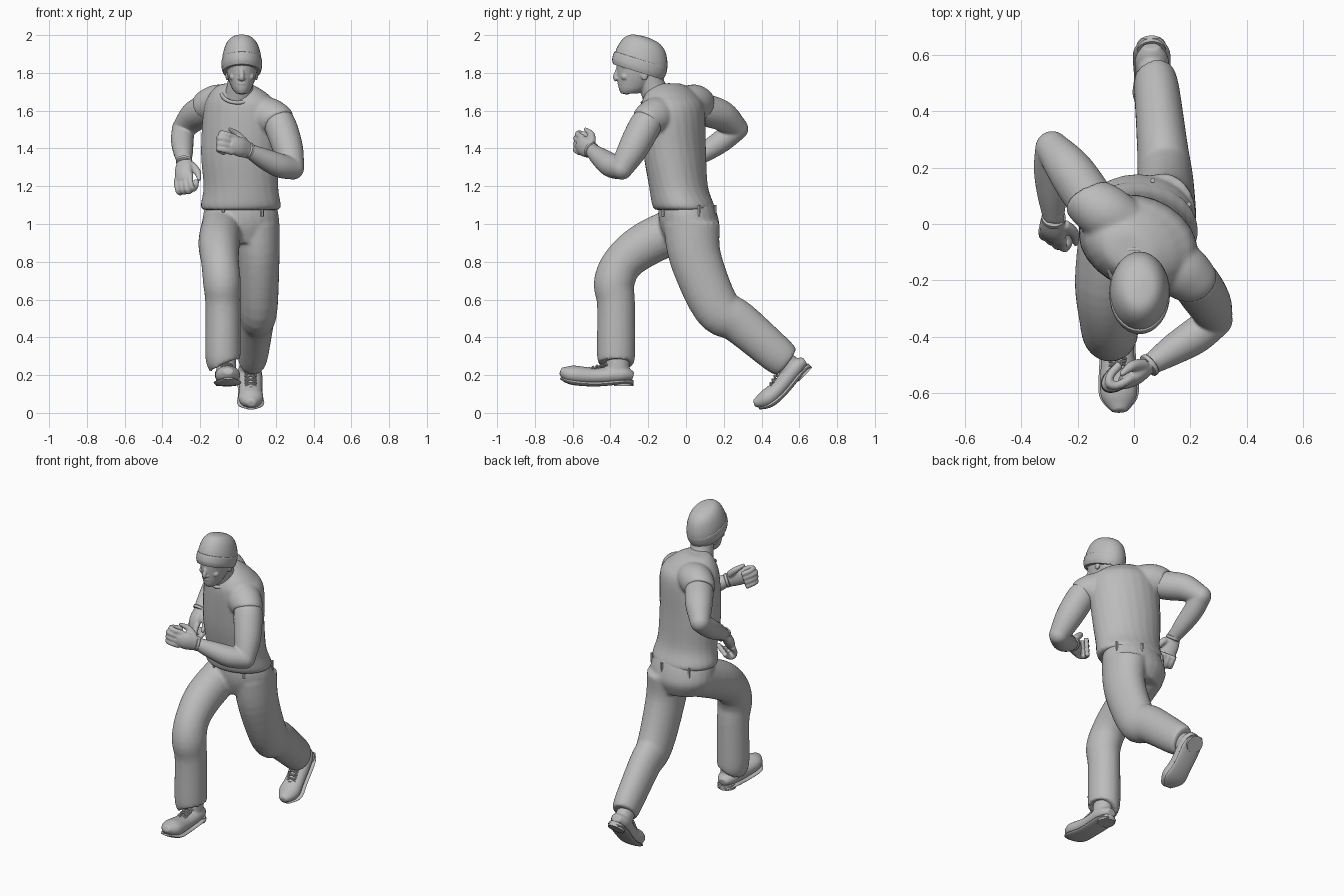
import bpy, bmesh, math
from mathutils import Vector, Matrix

if "Cube" in bpy.data.objects:
    bpy.data.objects.remove(bpy.data.objects["Cube"])

GREY = (.5, .5, .5, 1)
material = bpy.data.materials.new("plain grey")
material.use_nodes = True
material.diffuse_color = GREY
material.node_tree.nodes["Principled BSDF"].inputs["Base Color"].default_value = GREY
SIDE, ACROSS, UP = Vector((1, 0, 0)), Vector((0, 1, 0)), Vector((0, 0, 1))
WORLD = Matrix()


def spline(rows, steps):
    """Smoothly resample a list of equal-length rows."""
    result = []
    last = len(rows) - 1
    for i in range(last):
        before, start, end, after = [Vector(rows[min(max(i + k, 0), last)]) for k in (-1, 0, 1, 2)]
        tangent_in, tangent_out = (end - before) / 2, (after - start) / 2
        for step in range(steps):
            t = step / steps
            ease = t * t * (3 - 2 * t)
            result.append(start.lerp(end, ease) + tangent_in * t * (1 - t) ** 2
                          - tangent_out * t * t * (1 - t))
    return result + [Vector(rows[-1])]


def loft(rows, ratio=1, hint=SIDE, axis=None, frame=WORLD, twist=0, segments=24, steps=5):
    """Skin elliptical rings along rows of x, y, z, half width; ratio is depth over width."""
    points = spline(rows, steps)
    last = len(points) - 1

    def build(bm):
        rings = []
        for i, point in enumerate(points):
            centre, radius = point.xyz, point.w
            along = axis or points[min(i + 1, last)].xyz - points[max(i - 1, 0)].xyz
            along = along.normalized()
            wide = Matrix.Rotation(math.radians(twist) * i / last, 3, 'Z') @ hint
            wide = (wide - along * wide.dot(along)).normalized() * radius
            deep = along.cross(wide) * ratio
            ring = []
            for k in range(segments):
                angle = math.tau * k / segments
                ring.append(bm.verts.new(frame @ (centre + wide * math.cos(angle) + deep * math.sin(angle))))
            rings.append(ring)
        for lower, upper in zip(rings, rings[1:]):
            for k in range(segments):
                bm.faces.new((lower[k - 1], lower[k], upper[k], upper[k - 1]))
        bm.faces.new(rings[0][::-1])
        bm.faces.new(rings[-1])
    return build


def ball(centre, size, frame=WORLD):
    """Ellipsoid piece."""
    def build(bm):
        matrix = frame @ Matrix.Translation(centre) @ Matrix.Diagonal(size).to_4x4()
        bmesh.ops.create_uvsphere(bm, u_segments=20, v_segments=12, radius=1, matrix=matrix)
    return build


def part(name, pieces, voxel=0, smoothing=5):
    """Join pieces into one object, optionally fused into a single soft skin."""
    bm = bmesh.new()
    for piece in pieces:
        piece(bm)
    bmesh.ops.recalc_face_normals(bm, faces=bm.faces)
    mesh = bpy.data.meshes.new(name)
    bm.to_mesh(mesh)
    bm.free()
    mesh.materials.append(material)
    obj = bpy.data.objects.new(name, mesh)
    bpy.context.collection.objects.link(obj)
    if voxel:
        fuse = obj.modifiers.new("fuse", 'REMESH')
        fuse.mode, fuse.voxel_size, fuse.use_smooth_shade = 'VOXEL', voxel, True
        soften = obj.modifiers.new("soften", 'SMOOTH')
        soften.iterations = smoothing
    else:
        bpy.ops.object.select_all(action='DESELECT')
        obj.select_set(True)
        bpy.context.view_layer.objects.active = obj
        bpy.ops.object.shade_smooth_by_angle(angle=math.radians(40))


# Trousers: hips and both legs fused
hips = loft([(.015, 0, 1.12, .18), (.015, .01, 1.05, .2), (.015, .02, .98, .2), (.02, .02, .9, .16)],
            ratio=.78, axis=UP)
front_leg = loft([(-.08, .02, 1, .11), (-.1, -.2, .9, .11), (-.095, -.33, .8, .1), (-.085, -.38, .69, .1),
                  (-.08, -.37, .57, .093), (-.08, -.37, .3, .093), (-.075, -.37, .26, .08)], ratio=1.08)
rear_leg = loft([(.1, .03, 1, .12), (.11, .05, .82, .11), (.11, .16, .56, .1), (.1, .28, .48, .09),
                 (.08, .48, .31, .08), (.07, .53, .27, .07)], ratio=1.25)
part("trousers", [hips, front_leg, rear_leg], voxel=.01)

# Belt loops around the waist
belt_loops = []
for degrees in (-118, -55, 25, 75, 130):
    angle = math.radians(degrees)
    x, y = .015 + .198 * math.cos(angle), .005 + .155 * math.sin(angle)
    belt_loops.append(loft([(x, y, z, .009) for z in (1.04, 1.1)], axis=UP, segments=6, steps=1))
part("belt_loops", belt_loops)

# Sleeveless top, twisted from waist to shoulders
trunk = loft([(.015, -.01, 1.075, .2), (.015, -.015, 1.1, .213), (.015, -.04, 1.2, .2), (.01, -.06, 1.38, .21),
              (.02, -.07, 1.6, .21), (.005, -.08, 1.68, .17), (-.01, -.09, 1.73, .11), (-.01, -.09, 1.745, .06)],
             ratio=.77, axis=UP, twist=-40)
right_shoulder = loft([(-.03, 0, 1.63, .09), (-.1, .04, 1.64, .1), (-.16, .08, 1.625, .09), (-.17, .09, 1.62, .08)])
left_shoulder = loft([(.07, -.1, 1.6, .09), (.16, -.16, 1.57, .1), (.21, -.2, 1.55, .09), (.22, -.21, 1.54, .08)],
                     hint=UP)
part("sleeveless_top", [trunk, right_shoulder, left_shoulder], voxel=.009)
bpy.ops.mesh.primitive_torus_add(major_radius=.085, minor_radius=.01, major_segments=40, minor_segments=10,
                                 location=(0, -.16, 1.69), rotation=(math.radians(34), 0, 0))
collar = bpy.context.object
collar.name = "collar"
collar.data.materials.append(material)
bpy.ops.object.shade_smooth()


def hand(wrist, along, thumb, turn):
    """Half-curled hand: palm, four hooked fingers and a thumb."""
    thumb = (thumb - along * thumb.dot(along)).normalized()
    palm_side = along.cross(thumb) * turn
    frame = Matrix.Translation(wrist) @ Matrix((along, thumb, palm_side)).transposed().to_4x4()
    frame = frame @ Matrix.Scale(1.2, 4)
    pieces = [loft([(-.03, 0, 0, .03), (.05, 0, 0, .044), (.1, 0, .01, .036)], ratio=.6, hint=ACROSS, frame=frame),
              loft([(.02, .03, .01, .018), (.06, .055, .03, .016), (.11, .066, .03, .008)],
                   hint=UP, frame=frame, segments=12)]
    for finger in range(4):
        y = .034 - .0235 * finger
        reach = .07 - .006 * abs(finger - 1)
        curl = [math.pi * k / 5 for k in range(6)]
        pieces.append(loft([(.08 + reach * math.sin(a), y, .03 - .026 * math.cos(a), .013) for a in curl],
                           hint=ACROSS, frame=frame, segments=12, steps=2))
    return pieces


def arm(side, upper, fore, along, thumb, turn):
    """Upper arm, forearm and hand fused, with a wrist band."""
    along = Vector(along).normalized()
    elbow, wrist = Vector(upper[-1][:3]), Vector(fore[-1][:3])
    limb = [loft(upper, hint=UP), loft([upper[-1]] + fore, hint=UP), ball(elbow, (.06, .06, .06))]
    part(side + "_arm", limb + hand(wrist, along, Vector(thumb), turn), voxel=.006)
    band = [(*(wrist + along * offset), radius)
            for offset, radius in ((-.01, .039), (-.007, .043), (.007, .043), (.01, .039))]
    part(side + "_wrist_band", [loft(band, hint=UP, steps=1)])


arm("left", [(.19, -.17, 1.56, .07), (.22, -.21, 1.53, .085), (.265, -.28, 1.4, .08), (.29, -.34, 1.295, .06)],
    [(.22, -.395, 1.31, .064), (.14, -.445, 1.345, .055), (.055, -.5, 1.39, .037)],
    along=(-.75, -.6, .3), thumb=(0, 0, 1), turn=1)
arm("right", [(-.13, .05, 1.62, .08), (-.175, .115, 1.6, .085), (-.23, .195, 1.57, .08), (-.29, .27, 1.505, .06)],
    [(-.295, .19, 1.44, .06), (-.29, .1, 1.38, .052), (-.285, .02, 1.33, .037)],
    along=(-.05, -.6, -.75), thumb=(.8, -.4, .3), turn=-1)

# Head: skull, neck and facial features fused
head = Matrix.Translation((.02, -.24, 1.8))
face = [loft([(0, -.06, -.11, .03), (0, -.04, -.08, .053), (0, -.01, 0, .08), (0, 0, .1, .09)],
             ratio=1.45, axis=UP, frame=head),
        loft([(-.02, .11, -.16, .09), (-.01, .065, -.08, .07), (0, .04, .02, .068)], frame=head),
        loft([(0, -.11, .04, .01), (0, -.133, -.02, .014), (0, -.125, -.04, .01)], frame=head, segments=12),
        ball((0, -.103, -.057), (.028, .02, .01), head),
        ball((0, -.075, -.095), (.03, .025, .02), head)]
for s in (-1, 1):
    brow = [(s * .01, -.114, .035, .01), (s * .04, -.104, .04, .01), (s * .065, -.08, .03, .008)]
    face += [loft(brow, hint=UP, frame=head, segments=12),
             ball((s * .045, -.084, -.02), (.022, .02, .02), head),
             ball((s * .03, -.103, .012), (.015, .012, .007), head),
             ball((s * .012, -.12, -.03), (.01, .012, .008), head),
             ball((s * .077, .02, -.01), (.01, .02, .03), head)]
part("head", face, voxel=.004, smoothing=3)

# Knitted cap with a folded band, tilted back
tilt = Vector((0, .3, .95))
crown = [(0, -.01, .01, .1), (0, 0, .05, .105), (0, .01, .1, .1), (0, .02, .15, .083), (0, .025, .18, .055),
         (0, .03, .19, .01)]
fold = [(0, -.015, .005, .1), (0, -.01, .03, .107), (0, 0, .065, .107), (0, 0, .07, .1)]
for name, rows in (("cap", crown), ("cap_band", fold)):
    part(name, [loft(rows, ratio=1.38, axis=tilt, frame=head, segments=32)])


def shoe(name, heel, toe, pitch, yaw):
    """Upper, welted sole, heel block and laces, set at the heel point; toe is its length and lift."""
    turn = Matrix.Rotation(math.radians(yaw), 4, 'Z') @ Matrix.Rotation(math.radians(pitch), 4, 'X')
    frame = Matrix.Translation(heel) @ turn
    length, lift = toe
    last = [(0, 0, .05, .03), (0, -.06, .06, .06), (0, -.2, .05, .06), (0, .06 - length, .06, .065),
            (0, -length, lift, .025)]
    ankle = [(0, -.085, .05, .055), (0, -.08, .16, .05)]
    part(name + "_upper", [loft(last, ratio=.75, frame=frame), loft(ankle, ratio=1.2, frame=frame)], voxel=.006)
    welt = [(x, y, z - .04, radius * 1.08) for x, y, z, radius in last]
    block = [(0, -.05, z, .052) for z in (0, .03)]
    part(name + "_sole", [loft(welt, ratio=.2, frame=frame), loft(block, axis=UP, frame=frame)])
    laces = []
    for i in range(5):
        y, z = -.14 - .022 * i, .12 - .006 * i
        for s in (-.03, .03):
            strand = [(s, y, z - .012, .005), (0, y - .006, z, .005), (-s, y - .016, z - .016, .005)]
            laces.append(loft(strand, hint=UP, frame=frame, segments=8, steps=3))
    part(name + "_laces", laces)


shoe("front_shoe", (-.065, -.28, .143), toe=(.385, .08), pitch=0, yaw=2)
shoe("rear_shoe", (.06, .667, .24), toe=(.35, .09), pitch=46, yaw=2)
